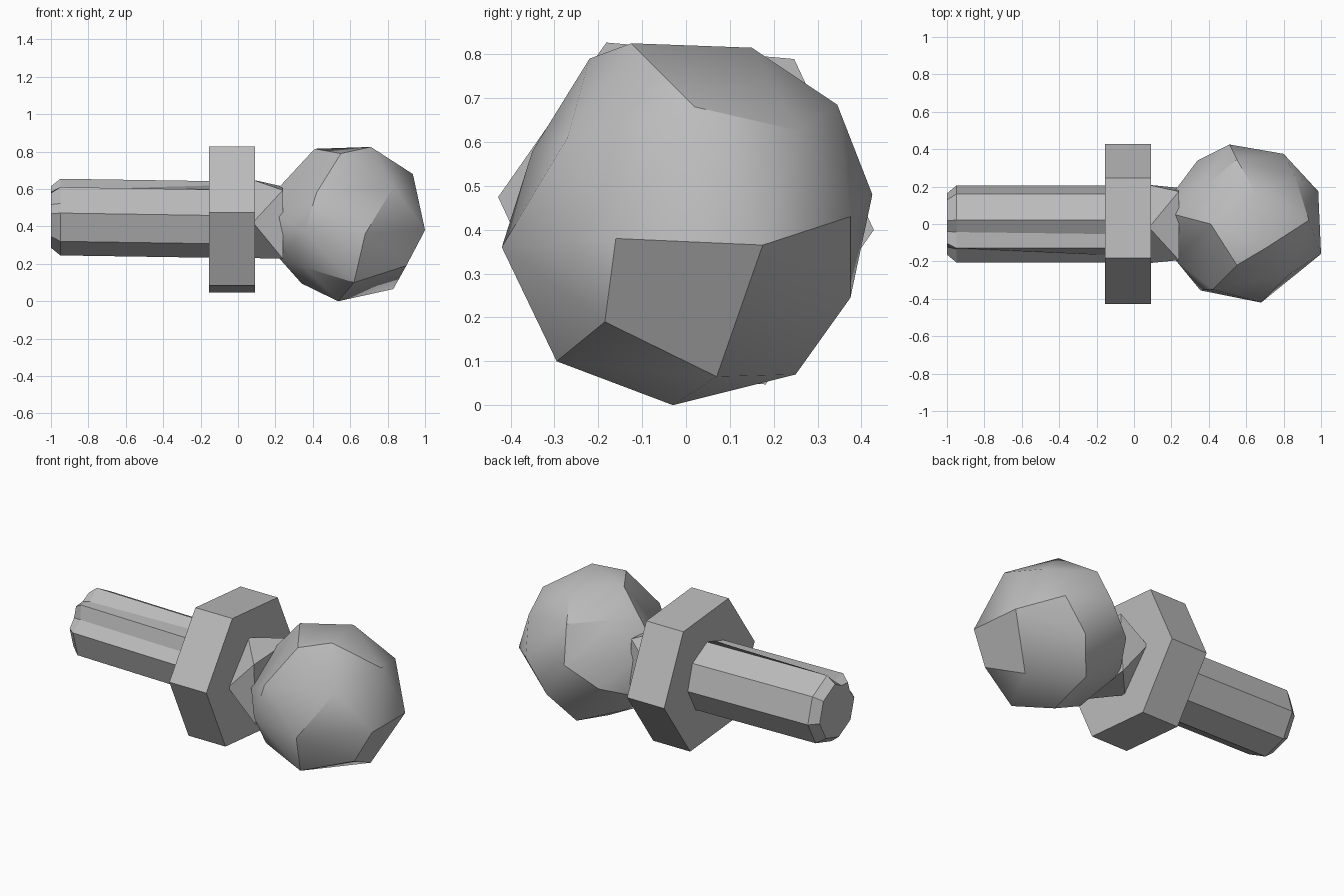
import bpy, bmesh
from math import sin, cos, radians

cube = bpy.data.objects.get("Cube")
if cube:
    bpy.data.objects.remove(cube)

steel = bpy.data.materials.new("grey steel")
steel.use_nodes = True
grey = (0.5, 0.5, 0.5, 1)
steel.diffuse_color = grey
steel.node_tree.nodes["Principled BSDF"].inputs["Base Color"].default_value = grey


def finish(bm, name, smooth=0):
    """Turn a bmesh into a shaded object in the scene."""
    bmesh.ops.recalc_face_normals(bm, faces=bm.faces[:])
    mesh = bpy.data.meshes.new(name)
    bm.to_mesh(mesh)
    bm.free()
    mesh.materials.append(steel)
    obj = bpy.data.objects.new(name, mesh)
    bpy.context.collection.objects.link(obj)
    if smooth:
        bpy.ops.object.select_all(action='DESELECT')
        bpy.context.view_layer.objects.active = obj
        obj.select_set(True)
        bpy.ops.object.shade_smooth_by_angle(angle=radians(smooth))
    return obj


def ring(x, radius, z, sides, start):
    """Regular polygon around the long axis."""
    angles = [radians(start + 360 * i / sides) for i in range(sides)]
    return [(x, radius * cos(a), z + radius * sin(a)) for a in angles]


def loft(name, rings):
    """Bridge matching rings and cap both ends."""
    bm = bmesh.new()
    loops = [[bm.verts.new(p) for p in r] for r in rings]
    for a, b in zip(loops, loops[1:]):
        for i in range(len(a)):
            j = (i + 1) % len(a)
            bm.faces.new((a[i], a[j], b[j], b[i]))
    bm.faces.new(loops[0])
    bm.faces.new(loops[-1])
    return finish(bm, name)


def hull(name, points, smooth=0):
    """Faceted solid wrapped around a few points."""
    bm = bmesh.new()
    for p in points:
        bm.verts.new(p)
    result = bmesh.ops.convex_hull(bm, input=bm.verts[:])
    loose = {g for g in result["geom_interior"] if isinstance(g, bmesh.types.BMVert)}
    bmesh.ops.delete(bm, geom=list(loose), context='VERTS')
    return finish(bm, name, smooth)


def shank_ring(x, radius, z, depth):
    """Octagon with two shallow flutes on its upper front side."""
    corners = ring(x, radius, z, 8, -6)
    points = []
    for i, p in enumerate(corners):
        points.append(p)
        if i in (2, 3):
            q = corners[i + 1]
            y, h = (p[1] + q[1]) / 2, (p[2] + q[2]) / 2
            k = 1 - depth
            points.append((x, y * k, z + (h - z) * k))
    return points


# Tapered shank with a chamfered tip
loft("shank", [shank_ring(-1, 0.165, 0.45, 0.08),
               shank_ring(-0.95, 0.206, 0.45, 0.2),
               shank_ring(-0.12, 0.206, 0.437, 0)])

# Hexagonal flange
loft("hex_flange", [ring(-0.155, 0.43, 0.437, 6, -5),
                    ring(0.09, 0.43, 0.437, 6, -5)])

# Square neck twisting between flange and ball
hull("neck", ring(0.08, 0.21, 0.44, 4, 5) + ring(0.24, 0.26, 0.42, 4, 48))

# Faceted ball
ball_points = [
    # outer end
    (1, -.16, .38), (.985, .175, .365), (.935, .02, .68), (.86, .26, .625),
    (.83, .07, .065), (.9, -.185, .19), (.83, -.27, .61),
    # middle belt
    (.8, .375, .43), (.71, -.125, .825), (.66, .15, .815), (.55, .345, .685),
    (.51, .425, .48), (.66, .375, .245), (.55, .25, .07), (.535, -.03, 0),
    (.62, -.295, .1), (.68, -.42, .36), (.55, -.22, .79),
    # inner end
    (.42, -.35, .58), (.355, -.355, .37), (.41, 0, .815), (.35, .18, .7),
    (.34, .34, .35), (.34, -.05, .095), (.36, -.25, .18),
    (.22, .18, .5), (.22, .05, .61), (.22, -.19, .45), (.22, -.1, .23),
    (.22, .14, .26)]
hull("ball", ball_points, 32)
